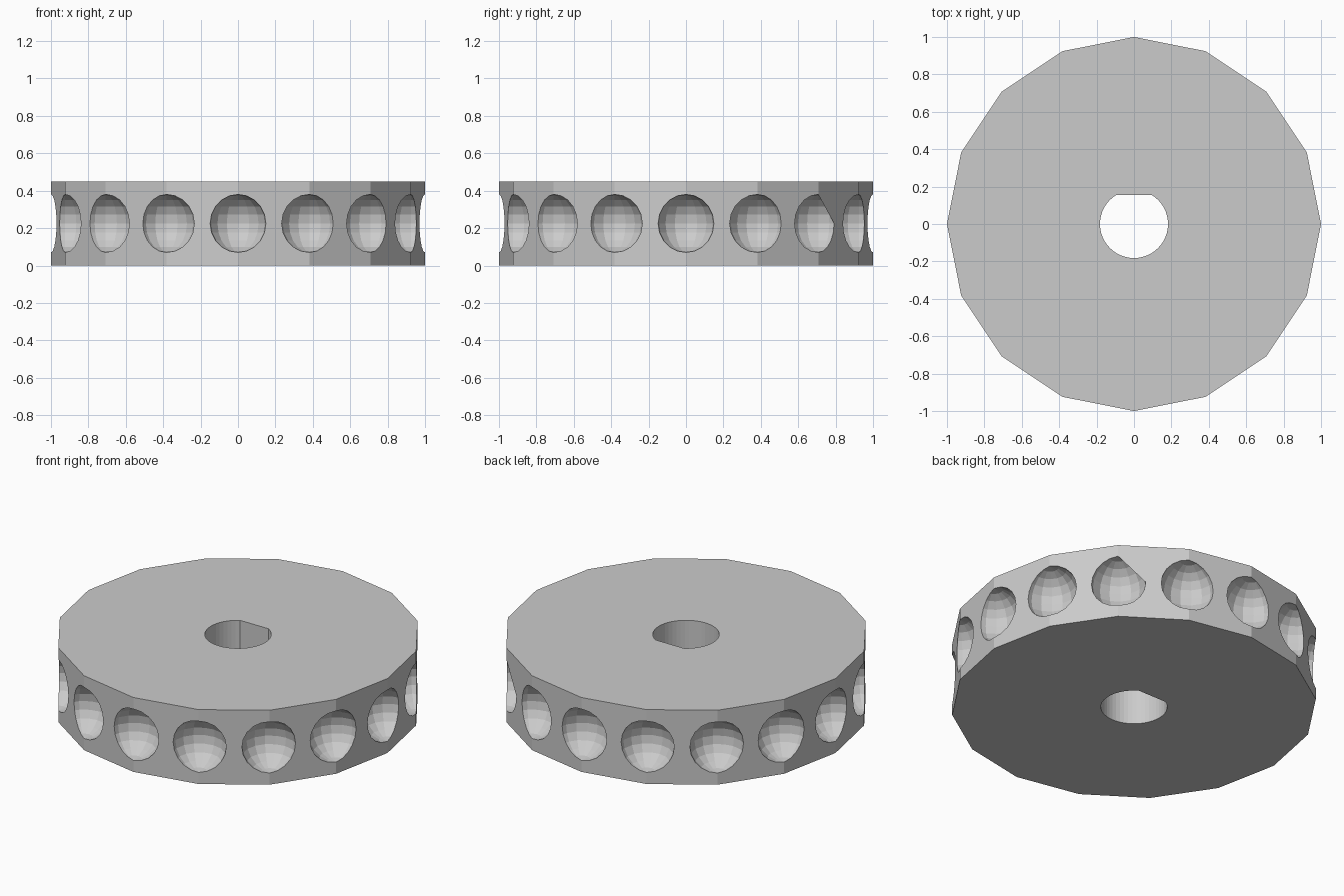
import bpy, bmesh, math
from mathutils import Matrix

if "Cube" in bpy.data.objects:
    bpy.data.objects.remove(bpy.data.objects["Cube"])

H, SIDES, HOLE_R, FLAT_Y = 0.45, 16, 0.182, 0.155


def make_object(name, bm):
    bmesh.ops.recalc_face_normals(bm, faces=bm.faces)
    mesh = bpy.data.meshes.new(name)
    bm.to_mesh(mesh)
    bm.free()
    ob = bpy.data.objects.new(name, mesh)
    bpy.context.collection.objects.link(ob)
    return ob


def prism(name, points, z0, z1):
    bm = bmesh.new()
    face = bm.faces.new([bm.verts.new((x, y, z0)) for x, y in points])
    ext = bmesh.ops.extrude_face_region(bm, geom=[face])
    verts = [g for g in ext["geom"] if isinstance(g, bmesh.types.BMVert)]
    bmesh.ops.translate(bm, verts=verts, vec=(0, 0, z1 - z0))
    return make_object(name, bm)


def ring(radius, count, start, sweep, closed):
    n = count if closed else count - 1
    return [(radius * math.cos(start + sweep * i / n),
             radius * math.sin(start + sweep * i / n)) for i in range(count)]


def cut(target, cutter):
    mod = target.modifiers.new("cut_" + cutter.name, 'BOOLEAN')
    mod.operation, mod.solver, mod.object = 'DIFFERENCE', 'EXACT', cutter
    cutter.hide_render = True
    cutter.hide_set(True)


# Sixteen-sided wheel body
wheel = prism("wheel", ring(1, SIDES, 0, math.tau, True), 0, H)

# D-shaped shaft hole, flat towards the back
a = math.asin(FLAT_Y / HOLE_R)
shaft = prism("shaft_cutter", ring(HOLE_R, 41, math.pi - a, math.pi + 2 * a, False), -0.1, H + 0.1)
cut(wheel, shaft)

# Round grip dimples, one on each corner of the rim
bm = bmesh.new()
for i in range(SIDES):
    m = Matrix.Rotation(math.tau * i / SIDES, 4, 'Z') @ Matrix.Translation((1.0, 0, H / 2))
    bmesh.ops.create_uvsphere(bm, u_segments=16, v_segments=10, radius=0.155, matrix=m)
dimples = make_object("dimple_cutter", bm)
cut(wheel, dimples)
